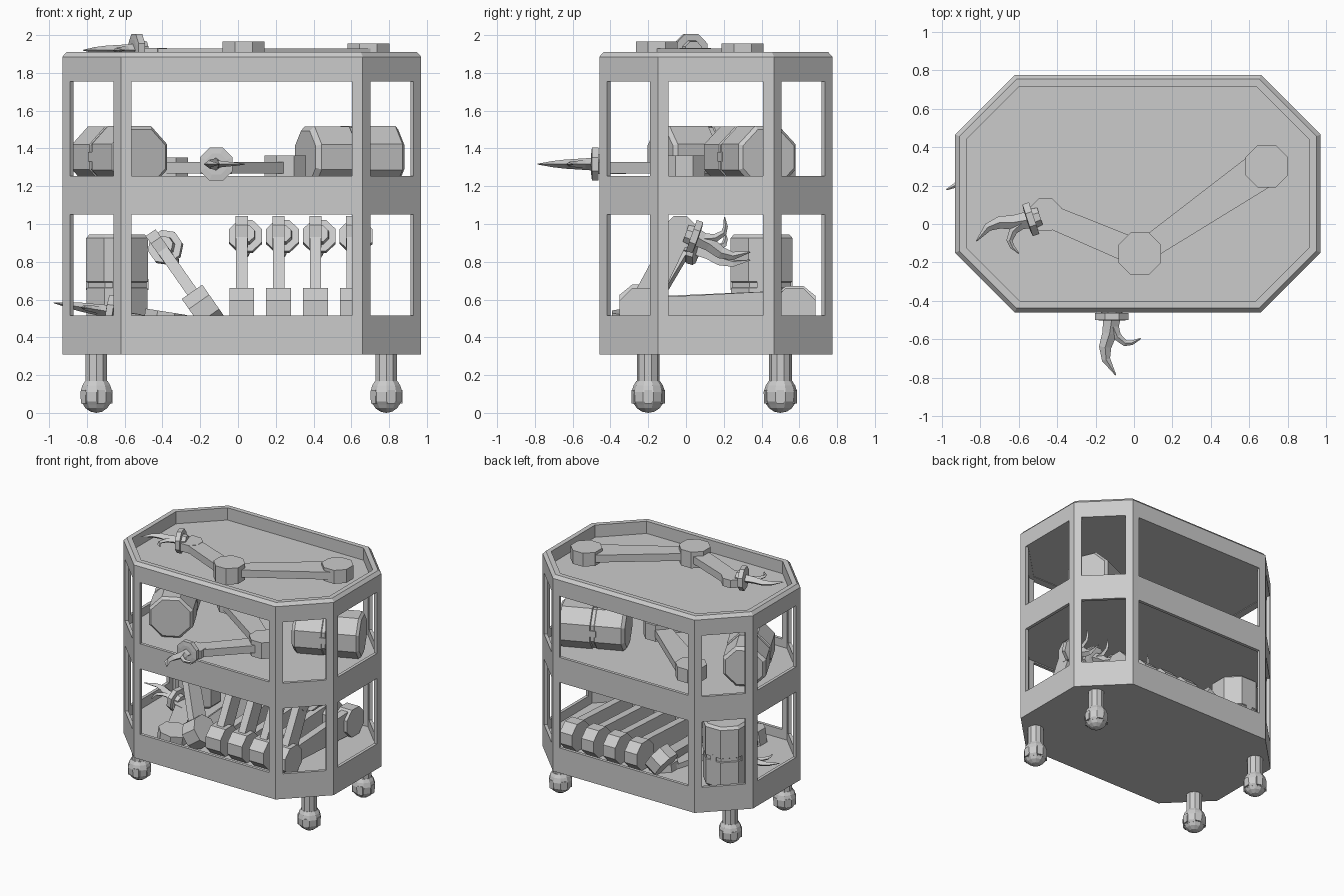
import bpy, bmesh, math
from mathutils import Matrix, Vector

if "Cube" in bpy.data.objects:
    bpy.data.objects.remove(bpy.data.objects["Cube"])

CX, CY = 0.02, 0.158
FLOORS = (0.44, 1.19, 1.81)


def finish(name, bm):
    bmesh.ops.recalc_face_normals(bm, faces=bm.faces)
    me = bpy.data.meshes.new(name)
    bm.to_mesh(me)
    bm.free()
    ob = bpy.data.objects.new(name, me)
    bpy.context.collection.objects.link(ob)
    return ob


def loft(bm, rings, closed=False):
    """Skin a list of equal-length vertex rings, capped or closed on itself."""
    vs = [[bm.verts.new(p) for p in r] for r in rings]
    n, m = len(vs[0]), len(vs)
    for i in range(m if closed else m - 1):
        a, b = vs[i], vs[(i + 1) % m]
        for j in range(n):
            k = (j + 1) % n
            bm.faces.new((a[j], a[k], b[k], b[j]))
    if not closed:
        bm.faces.new(vs[0][::-1])
        bm.faces.new(vs[-1])


def ngon(r, n=8):
    return [(r * math.cos(math.tau * (i + .5) / n), r * math.sin(math.tau * (i + .5) / n)) for i in range(n)]


def prism(bm, M, pts, z0, z1):
    loft(bm, [[M @ Vector((x, y, z)) for x, y in pts] for z in (z0, z1)])


def turned(bm, M, profile, n=8):
    loft(bm, [[M @ Vector((x, y, z)) for x, y in ngon(r, n)] for r, z in profile])


def plan(inset=0.0):
    """Chamfered-rectangle outline of the cart."""
    a, b, c = .95 - inset, .617 - inset, .31 - .586 * inset
    p = [(-a + c, -b), (a - c, -b), (a, -b + c), (a, b - c),
         (a - c, b), (-a + c, b), (-a, b - c), (-a, -b + c)]
    return [(x + CX, y + CY) for x, y in p]


# Windowed side walls: each side has post / window / post columns
bm = bmesh.new()
loop = []
corners = [Vector(p) for p in plan()]
for i, p in enumerate(corners):
    q = corners[(i + 1) % 8]
    d = (q - p).normalized() * .057
    loop += [p, p + d, q - d]
rows = [.31, .515, 1.05, 1.255, 1.755]
grid = [[bm.verts.new((p.x, p.y, z)) for p in loop] for z in rows]
for r in range(4):
    for c in range(24):
        if r % 2 and c % 3 == 1:
            continue
        k = (c + 1) % 24
        bm.faces.new((grid[r][c], grid[r][k], grid[r + 1][k], grid[r + 1][c]))
walls = finish("cart_walls", bm)
mod = walls.modifiers.new("thickness", 'SOLIDIFY')
mod.thickness, mod.offset, mod.use_even_offset = .025, -1, True

# Top rim with bevelled outer edge
bm = bmesh.new()
prof = [(0, 1.755), (0, 1.885), (.022, 1.91), (.06, 1.91), (.06, 1.755)]
loft(bm, [[(x, y, z) for x, y in plan(i)] for i, z in prof], closed=True)
finish("top_rim", bm)

# Shelves
for name, z0, z1 in (("bottom_shelf", .31, FLOORS[0]), ("middle_shelf", 1.06, FLOORS[1]),
                     ("top_tray", 1.76, FLOORS[2])):
    bm = bmesh.new()
    prism(bm, Matrix(), plan(.022 if z1 < 1.5 else .058), z0, z1)
    finish(name, bm)

# Ball casters: stem, ball and a rounded cover with thin raised tabs
for i, (x, y) in enumerate([(-.75, -.2), (.785, -.2), (-.75, .5), (.785, .5)]):
    M = Matrix.Translation((x, y, 0))
    bm = bmesh.new()
    turned(bm, M, [(.06, .14), (.06, .32)], 10)
    turned(bm, M, [(.075, .045), (.086, .06), (.089, .11), (.078, .145), (.062, .17)], 10)
    for k in range(5):
        R = M @ Matrix.Rotation(k * math.tau / 5, 4, 'Z')
        bmesh.ops.create_cube(bm, size=1, matrix=R @ Matrix.Translation((.077, 0, .085))
                              @ Matrix.Diagonal((.018, .04, .07, 1)))
    bmesh.ops.create_uvsphere(bm, u_segments=10, v_segments=8, radius=.086,
                              matrix=M @ Matrix.Translation((0, 0, .086)))
    finish(f"caster_{i + 1}", bm)

# Claw fingers as (forward, left, half width)
FINGERS = ([(0, 0, .045), (.08, -.012, .038), (.15, -.035, .032), (.215, -.03, .022), (.295, .02, .003)],
           [(.04, .005, .03), (.095, .028, .022), (.13, .07, .016), (.127, .105, .012), (.105, .15, .003)])


def finger(bm, M, path):
    rings = []
    for i, (u, v, w) in enumerate(path):
        a, b = Vector(path[max(i - 1, 0)][:2]), Vector(path[min(i + 1, len(path) - 1)][:2])
        d = (b - a).normalized()
        n, c, h = Vector((-d.y, d.x, 0)) * w, Vector((u, v, 0)), Vector((0, 0, w * .75))
        rings.append([M @ p for p in (c + n, c + h, c - n, c - h)])
    loft(bm, rings)


def link(bm, M, p, q, wp, wq, h):
    d = (q - p).normalized()
    n = Vector((-d.y, d.x))
    prism(bm, M, [p + n * wp / 2, p - n * wp / 2, q - n * wq / 2, q + n * wq / 2], -h, h)


def arm(name, M, base, elbow, wrist, aim):
    """Jointed arm laid out in the local XY plane, ending in a two-finger claw."""
    base, elbow, wrist = Vector(base), Vector(elbow), Vector(wrist)
    bm = bmesh.new()
    for p, r, h in ((base, .12, .055), (elbow, .12, .066), (wrist, .09, .032)):
        turned(bm, M @ Matrix.Translation(p.to_3d()), [(r, -h), (r, h)])
    link(bm, M, base, elbow, .2, .115, .03)
    link(bm, M, elbow, wrist, .14, .12, .03)
    H = M @ Matrix.Translation(wrist.to_3d()) @ Matrix.Rotation(math.atan2(aim[1], aim[0]), 4, 'Z')
    # wrist plate
    turned(bm, H @ Matrix.Translation((.08, 0, .02)) @ Matrix.Rotation(math.pi / 2, 4, 'Y'),
           [(.05, -.05), (.055, -.018), (.094, -.018), (.094, .018), (.06, .022)])
    for path in FINGERS:
        finger(bm, H @ Matrix.Translation((.09, 0, .02)), path)
    return finish(name, bm)


# Arms lying flat on the shelves; the lowest one is tipped slightly
arm("top_arm", Matrix.Translation((0, 0, 1.9)), (.69, .30), (.03, -.155), (-.46, .05), (-.91, -.3))
arm("middle_arm", Matrix.Translation((0, 0, 1.297)), (-.375, .47), (.25, -.01), (-.115, -.4), (0, -1))
TIP = Matrix.Translation((-.39, -.28, .47)) @ Matrix.Rotation(math.radians(9), 4, 'Y')
arm("lower_flat_arm", TIP, (.27, .75), (0, 0), (-.21, .44), (-1, .1))

# Row of arms stored on edge, last one rolled over sideways
EDGE = Matrix(((0, 0, 1, 0), (1, 0, 0, 0), (0, 1, 0, 0), (0, 0, 0, 1)))
for i, (x, roll) in enumerate([(.02, 0), (.215, 0), (.41, 0), (.605, 0), (-.18, -35)]):
    M = Matrix.Translation((x, 0, .55)) @ Matrix.Rotation(math.radians(roll), 4, 'Y') @ EDGE
    arm(f"stored_arm_{i + 1}", M, (.575, 0), (-.24, 0), (-.03, .41), (1, -.35))


def canister(name, loc, axis):
    """Octagonal can with chamfered ends, a waist groove and side clasps."""
    q = Vector(axis).normalized().to_track_quat('Z', 'Y')
    M = Matrix.Translation(loc) @ q.to_matrix().to_4x4()
    bm = bmesh.new()
    turned(bm, M, [(.15, -.255), (.174, -.23), (.174, -.03), (.168, -.025), (.168, .0),
                   (.178, .005), (.178, .235), (.158, .255)])
    for k in range(4):
        R = M @ Matrix.Rotation(k * math.pi / 2, 4, 'Z')
        bmesh.ops.create_cube(bm, size=1, matrix=R @ Matrix.Translation((.157, 0, -.01))
                              @ Matrix.Diagonal((.016, .05, .06, 1)))
    finish(name, bm)


canister("standing_canister", (-.64, .40, .69), (0, 0, 1))
canister("left_canister", (-.63, .09, 1.355), (.45, -.87, 0))
canister("right_canister", (.59, .335, 1.355), (.92, .4, 0))
